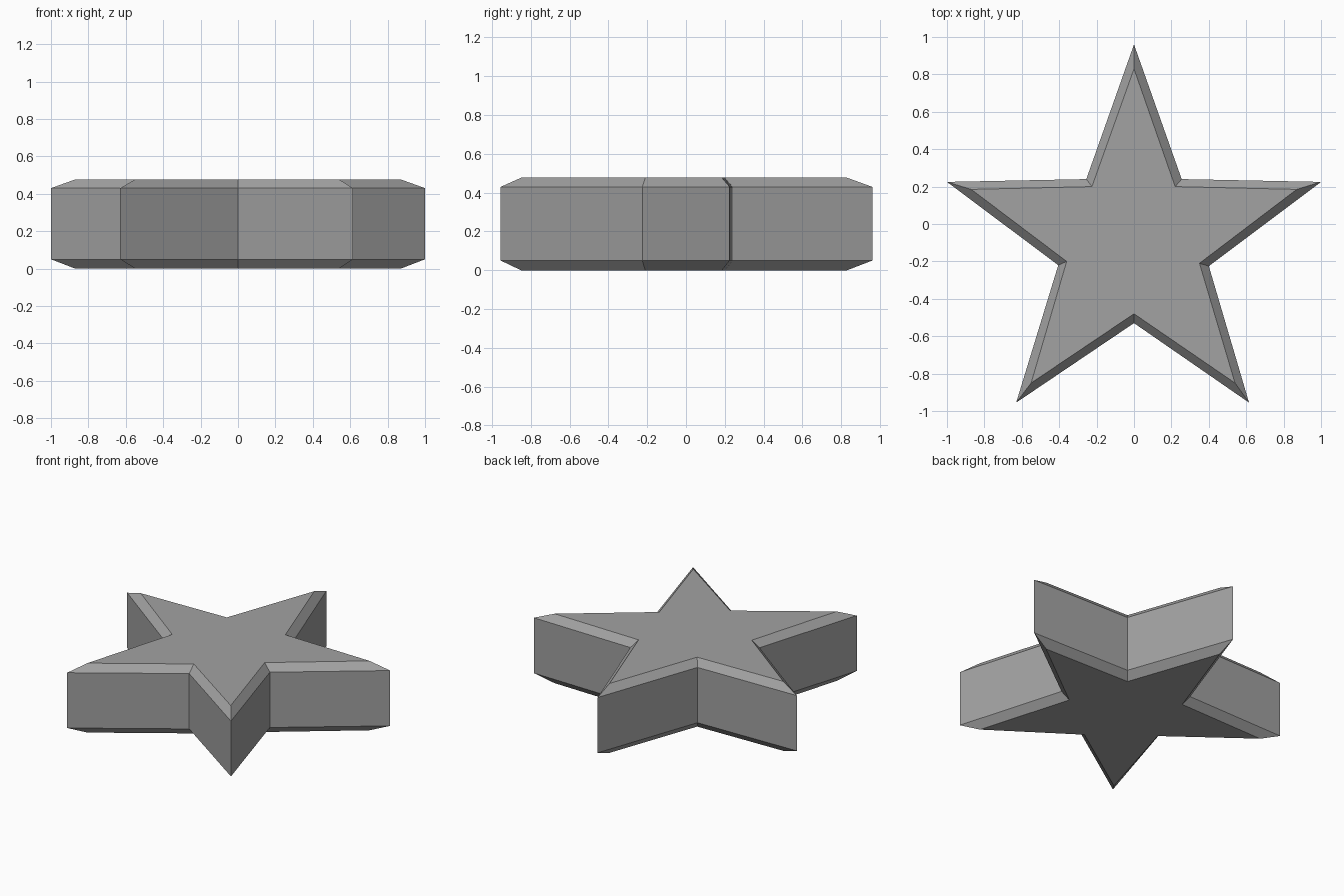
import bpy
import bmesh

cube = bpy.data.objects.get("Cube")
if cube:
    bpy.data.objects.remove(cube, do_unlink=True)

# Plain grey material
grey = bpy.data.materials.new("grey")
grey.use_nodes = True
colour = (0.36, 0.36, 0.36, 1)
grey.diffuse_color = colour
grey.node_tree.nodes["Principled BSDF"].inputs["Base Color"].default_value = colour

# Star outlines, anticlockwise from the back tip: full width, and inset at the bevel
outer = [(0, 0.96), (-0.255, 0.24), (-1, 0.225), (-0.405, -0.22), (-0.63, -0.955),
         (0, -0.53), (0.615, -0.955), (0.4, -0.225), (1, 0.225), (0.255, 0.24)]
inner = [(0, 0.83), (-0.225, 0.2), (-0.87, 0.185), (-0.36, -0.2), (-0.55, -0.85),
         (0, -0.48), (0.54, -0.85), (0.35, -0.21), (0.87, 0.185), (0.22, 0.2)]

# Stack the outlines into rings and join them with side and bevel faces
bm = bmesh.new()
levels = [(inner, 0), (outer, 0.05), (outer, 0.43), (inner, 0.477)]
rings = [[bm.verts.new((x, y, z)) for x, y in outline] for outline, z in levels]
for low, high in zip(rings, rings[1:]):
    for i in range(len(low)):
        j = (i + 1) % len(low)
        bm.faces.new((low[i], low[j], high[j], high[i]))

# Flat top and bottom
bm.faces.new(rings[-1])
bm.faces.new(rings[0][::-1])

mesh = bpy.data.meshes.new("star")
bm.to_mesh(mesh)
bm.free()
mesh.materials.append(grey)
star = bpy.data.objects.new("star", mesh)
bpy.context.collection.objects.link(star)
